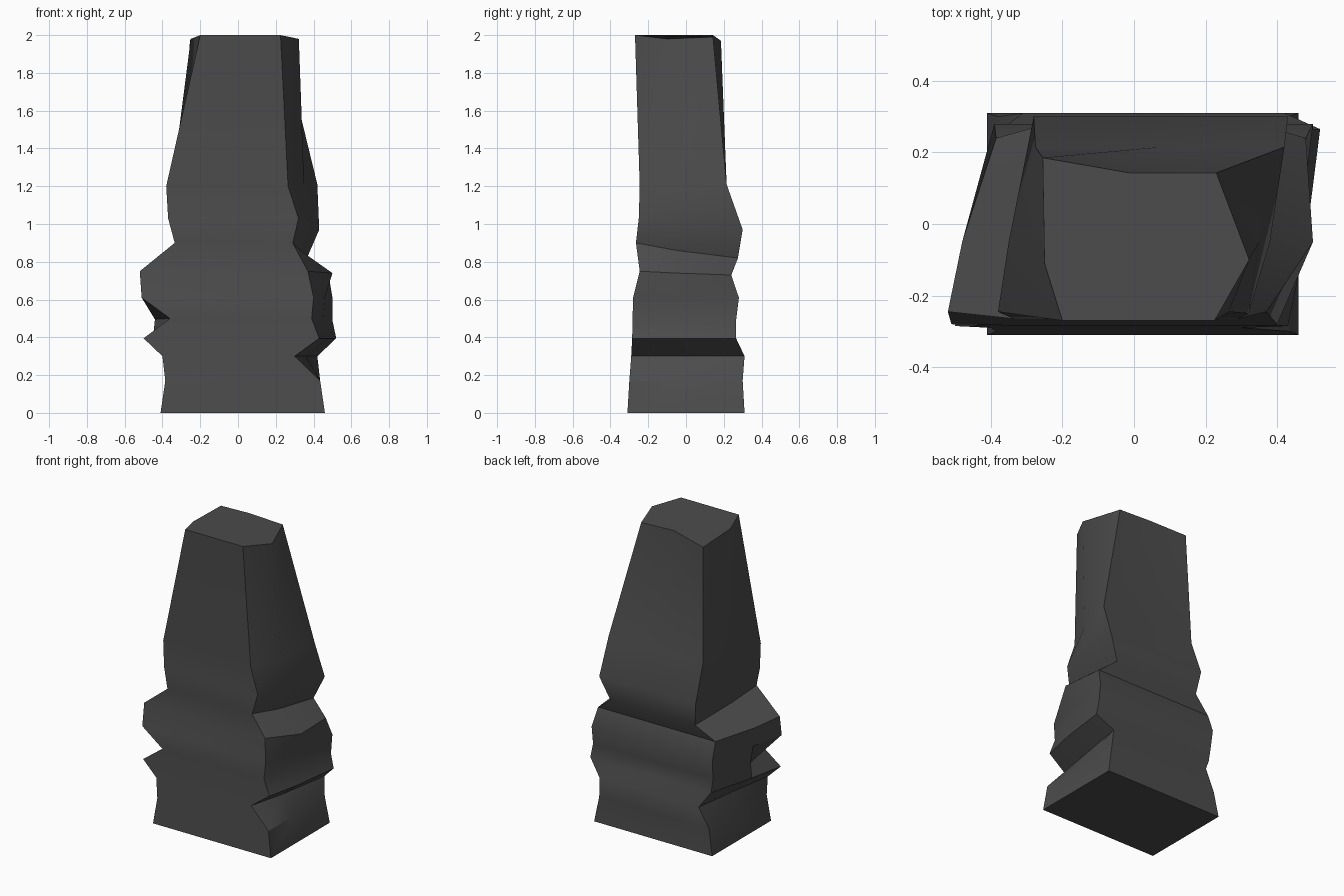
import bpy, bmesh, math

if "Cube" in bpy.data.objects:
    bpy.data.objects.remove(bpy.data.objects["Cube"])

# dark stone, single colour
stone = bpy.data.materials.new("dark_stone")
stone.diffuse_color = (0.072, 0.072, 0.072, 1)
stone.use_nodes = True
stone.node_tree.nodes["Principled BSDF"].inputs["Base Color"].default_value = stone.diffuse_color

# Horizontal strata of the pillar, bottom to top:
# z front, z back, x: front-left, mid-left, back-left, front-right, mid-right, back-right, y front, y back
strata = [
    (0.00, 0.00, -.41, -.41, -.41, .46, .46, .46, -.31, .31),
    (0.17, 0.17, -.385, -.385, -.38, .435, .435, .43, -.30, .30),
    (0.30, 0.30, -.40, -.36, -.31, .30, .36, .42, -.29, .31),
    (0.395, 0.395, -.50, -.45, -.37, .43, .48, .52, -.285, .265),
    (0.50, 0.49, -.36, -.44, -.385, .39, .45, .50, -.283, .265),
    (0.61, 0.61, -.51, -.46, -.39, .40, .46, .50, -.28, .28),
    (0.75, 0.73, -.52, -.48, -.385, .37, .50, .48, -.245, .24),
    (0.90, 0.82, -.335, -.305, -.26, .29, .33, .365, -.265, .275),
    (1.03, 0.97, -.37, -.335, -.28, .32, .38, .43, -.25, .30),
    (1.20, 1.21, -.38, -.35, -.275, .265, .35, .42, -.245, .215),
    (2.00, 1.99, -.20, -.25, -.255, .225, .322, .23, -.27, .16),
]

# loft the strata into one faceted pillar
bm = bmesh.new()
rings = []
for zf, zb, fl, ml, bl, fr, mr, br, yf, yb in strata:
    zm, ym = (zf + zb) / 2, -0.05
    pts = [(fl, yf, zf), (fr, yf, zf), (mr, ym, zm), (br, yb, zb),
           ((bl + br) / 2, yb, zb), (bl, yb, zb), (ml, ym, zm)]
    rings.append([bm.verts.new(p) for p in pts])

# chipped corners of the top
top = rings[-1]
top[2].co.y, top[2].co.z = -0.10, 1.98
top[3].co.y = top[4].co.y = 0.143
top[4].co.z = 2.0
top[5].co.y, top[5].co.z = 0.185, 1.97
top[6].co.y, top[6].co.z = -0.11, 1.98

n = len(top)
for a, b in zip(rings, rings[1:]):
    for i in range(n):
        j = (i + 1) % n
        bm.faces.new((a[i], a[j], b[j], b[i]))
bm.faces.new(rings[0][::-1])
bm.faces.new(top)
bmesh.ops.recalc_face_normals(bm, faces=bm.faces)

mesh = bpy.data.meshes.new("rock_pillar")
bm.to_mesh(mesh)
bm.free()
mesh.materials.append(stone)
pillar = bpy.data.objects.new("rock_pillar", mesh)
bpy.context.collection.objects.link(pillar)

# soft strata, crisp ledges
bpy.context.view_layer.objects.active = pillar
pillar.select_set(True)
bpy.ops.object.shade_smooth_by_angle(angle=math.radians(30))
